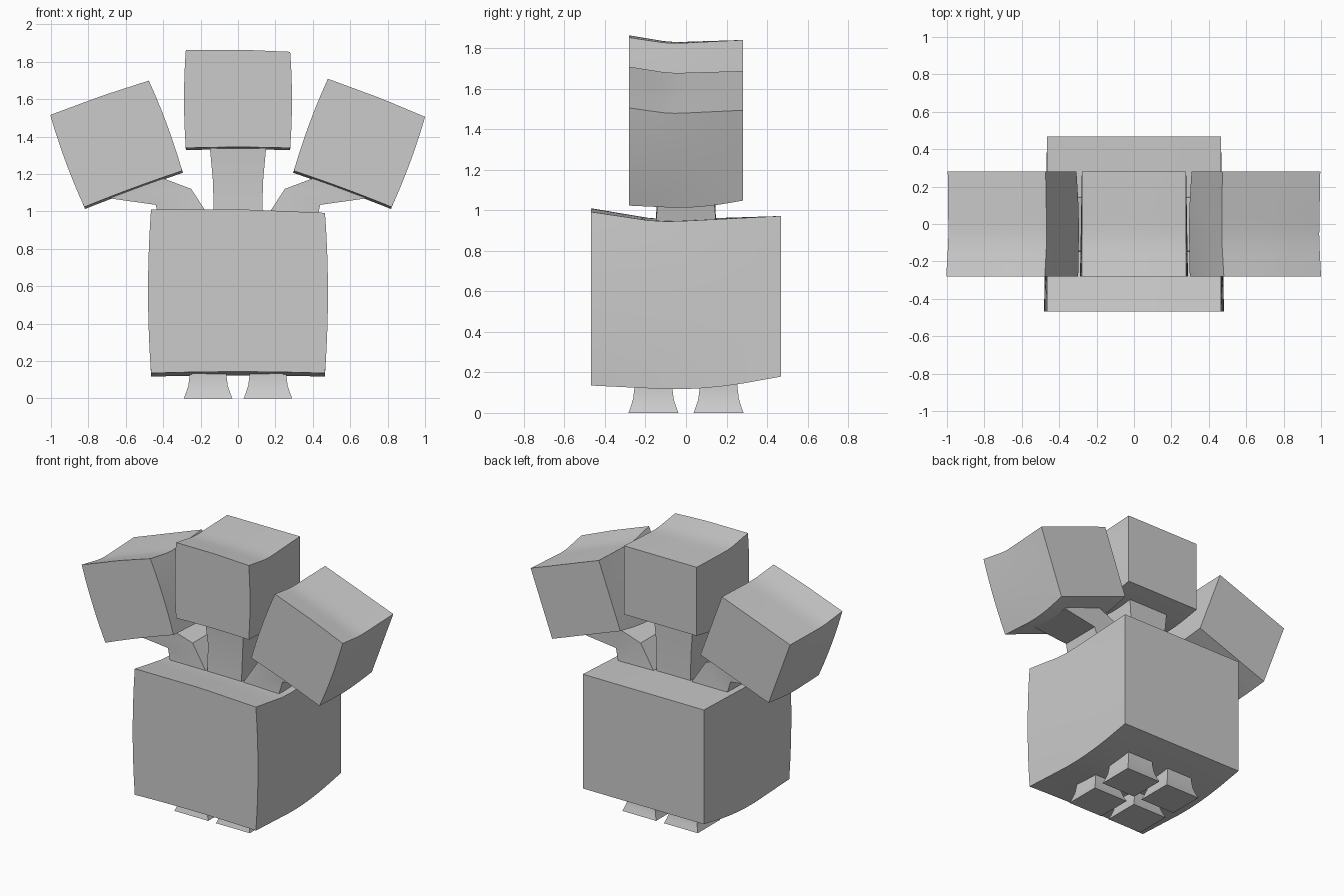
import bpy, bmesh
from math import radians
from mathutils import Matrix, Vector

if "Cube" in bpy.data.objects:
    bpy.data.objects.remove(bpy.data.objects["Cube"])


def finish(name, bm, matrix=None):
    bmesh.ops.recalc_face_normals(bm, faces=bm.faces)
    if matrix:
        bm.transform(matrix)
    me = bpy.data.meshes.new(name)
    bm.to_mesh(me)
    bm.free()
    ob = bpy.data.objects.new(name, me)
    bpy.context.collection.objects.link(ob)
    bpy.ops.object.select_all(action='DESELECT')
    ob.select_set(True)
    bpy.context.view_layer.objects.active = ob
    bpy.ops.object.shade_smooth_by_angle(angle=radians(35))
    return ob


def interp(points, t):
    for (a, fa), (b, fb) in zip(points, points[1:]):
        if t <= b + 1e-6:
            return fa + (fb - fa) * (t - a) / (b - a)
    return points[-1][1]


# height of the upper and lower faces from front (-1) to back (1)
TOP = [(-1, .443), (-.3, .388), (0, .390), (1, .405)]
BOTTOM = [(-1, -.432), (-.6, -.441), (-.2, -.45), (.1, -.449), (.5, -.43), (1, -.388)]


def soft_block(name, matrix):
    """Gently bulging block, used for the body and at 0.6 size for the heads."""
    bm = bmesh.new()
    bmesh.ops.create_cube(bm, size=2)
    bmesh.ops.subdivide_edges(bm, edges=bm.edges, cuts=9, use_grid_fill=True)
    for v in bm.verts:
        u, d, w = v.co
        hi = interp(TOP, d) - .02 * max(0, u - .1) * (1 - d) / 2
        lo = interp(BOTTOM, d) + .008 * (1 - u * u) * (1 - d) / 2
        bulge = .016 * (1 - w * w) * (1 - d) / 2
        v.co = (u * (.465 + bulge), d * .468, lo + (hi - lo) * (w + 1) / 2)
    return finish(name, bm, matrix)


def loft(name, rings, matrix=None):
    """Four-sided tube; each ring is (x0, z0, x1, z1, y0, y1)."""
    bm = bmesh.new()
    loops = [[bm.verts.new(p) for p in ((x0, y0, z0), (x1, y0, z1), (x1, y1, z1), (x0, y1, z0))]
             for x0, z0, x1, z1, y0, y1 in rings]
    for a, b in zip(loops, loops[1:]):
        for i in range(4):
            j = (i + 1) % 4
            bm.faces.new((a[i], a[j], b[j], b[i]))
    bm.faces.new(loops[0])
    bm.faces.new(loops[-1])
    return finish(name, bm, matrix)


# body and middle head
soft_block("body", Matrix.Translation((0, 0, .567)))
soft_block("middle_head", Matrix.Translation((0, 0, 1.598)) @ Matrix.Scale(.6, 4))

# middle neck
loft("middle_neck", [(-.13, .92, .13, .92, -.15, .14),
                     (-.133, 1.15, .133, 1.15, -.14, .135),
                     (-.152, 1.36, .152, 1.36, -.155, .14)])

# tilted side heads on bent necks
for side, label in ((-1, "left"), (1, "right")):
    soft_block(label + "_head", Matrix.Translation((side * .65, 0, 1.363))
               @ Matrix.Rotation(radians(20.3 * side), 4, 'Y') @ Matrix.Scale(.6, 4))
    rings = [(.12, .92, .41, .92, -.15, .15),
             (.25, 1.12, .44, 1.035, -.14, .14),
             (.41, 1.18, .69, 1.07, -.155, .15),
             (.40, 1.21, .68, 1.10, -.155, .15)]
    loft(label + "_neck", [(side * a, b, side * c, d, e, f) for a, b, c, d, e, f in rings])

# four flared legs
for sx in (-1, 1):
    for sy in (-1, 1):
        profile = [(0, .130), (.03, .118), (.07, .105), (.12, .099), (.19, .098)]
        loft("leg", [(-r, z, r, z, -r * .95, r * .95) for z, r in profile],
             Matrix.Translation((sx * .16, sy * .161, 0)))
